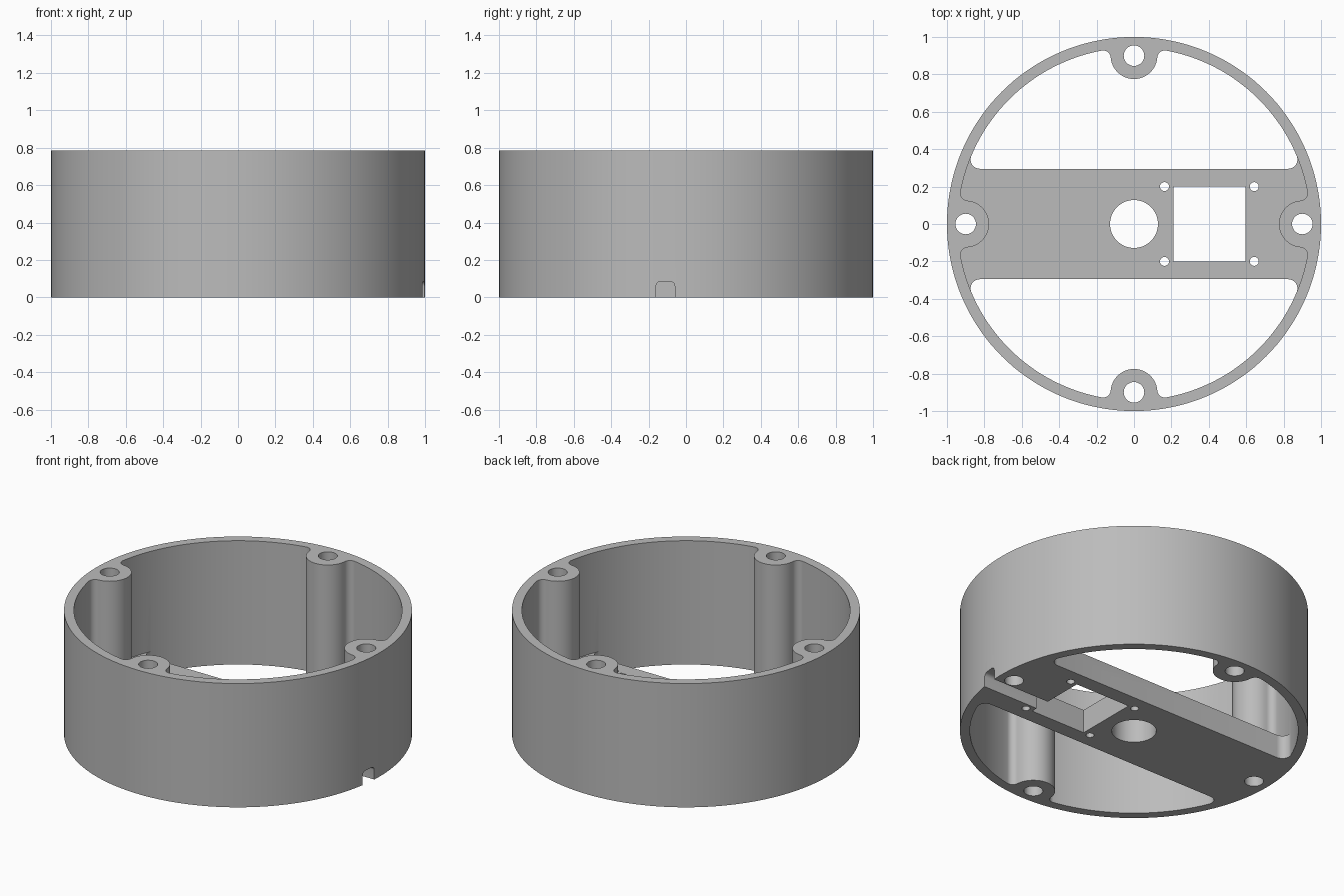
import bpy, bmesh
from math import sin, cos, pi, atan2, sqrt, radians
from mathutils import Matrix, Vector

cube = bpy.data.objects.get("Cube")
if cube:
    bpy.data.objects.remove(cube, do_unlink=True)

HEIGHT, FLOOR = 0.785, 0.15
INNER, BOSS, BOSS_POS, FILLET = 0.943, 0.125, 0.9, 0.04
BAR, BAR_FILLET = 0.295, 0.05

grey = bpy.data.materials.new("grey plastic")
grey.use_nodes = True
colour = (0.5, 0.5, 0.5, 1)
grey.diffuse_color = colour
grey.node_tree.nodes["Principled BSDF"].inputs["Base Color"].default_value = colour


def arc(cx, cy, r, a, b, n):
    return [(cx + r * cos(a + (b - a) * i / n), cy + r * sin(a + (b - a) * i / n))
            for i in range(n + 1)]


def circle(x, y, r, n=48):
    return arc(x, y, r, 0, 2 * pi, n)[:-1]


def prism(name, outline, low, high, matrix=None):
    """Extrude a closed outline along z, then optionally turn it."""
    bm = bmesh.new()
    face = bm.faces.new([bm.verts.new((x, y, low)) for x, y in outline])
    top = bmesh.ops.extrude_face_region(bm, geom=[face])
    verts = [g for g in top["geom"] if isinstance(g, bmesh.types.BMVert)]
    bmesh.ops.translate(bm, verts=verts, vec=(0, 0, high - low))
    if matrix:
        bm.transform(matrix)
    bmesh.ops.recalc_face_normals(bm, faces=bm.faces)
    mesh = bpy.data.meshes.new(name)
    bm.to_mesh(mesh)
    bm.free()
    mesh.materials.append(grey)
    obj = bpy.data.objects.new(name, mesh)
    bpy.context.collection.objects.link(obj)
    return obj


def combine(target, tool, operation="DIFFERENCE"):
    """Apply a boolean and discard the tool."""
    mod = target.modifiers.new("cut", "BOOLEAN")
    mod.operation, mod.object, mod.solver = operation, tool, "EXACT"
    bpy.context.view_layer.objects.active = target
    bpy.ops.object.modifier_apply(modifier=mod.name)
    bpy.data.objects.remove(tool, do_unlink=True)


def cavity_outline():
    """Inner wall with four filleted screw bosses."""
    a, b, d = INNER - FILLET, BOSS + FILLET, BOSS_POS
    fx = (a * a - b * b + d * d) / (2 * d)
    fy = sqrt(a * a - fx * fx)
    beta, phi = atan2(fy, fx - d), atan2(fy, fx)
    half = arc(d, 0, BOSS, pi, beta, 12)
    half += arc(fx, fy, FILLET, beta - pi, phi, 8)[1:]
    half += arc(0, 0, INNER, phi, pi / 4, 14)[1:]
    lobe = [(x, -y) for x, y in reversed(half[1:])] + half
    points = []
    for k in range(4):
        c, s = round(cos(k * pi / 2)), round(sin(k * pi / 2))
        points += [(x * c - y * s, x * s + y * c) for x, y in lobe[:-1]]
    return points


def bar_outline():
    """Cross bar with ends flaring into the wall."""
    cy = BAR + BAR_FILLET
    cx = sqrt((INNER - BAR_FILLET) ** 2 - cy * cy)
    end = atan2(cy, cx)
    quarter = arc(cx, cy, BAR_FILLET, -pi / 2, end, 8)
    quarter.append((0.97 * cos(end), 0.97 * sin(end)))
    right = quarter + [(0.97, 0)] + [(x, -y) for x, y in reversed(quarter)]
    return right + [(-x, y) for x, y in reversed(right)]


def groove_outline(centre, half=0.05, top=0.085, r=0.025):
    """Wire slot section with rounded upper corners."""
    return ([(centre - half, -0.05), (centre + half, -0.05)]
            + arc(centre + half - r, top - r, r, 0, pi / 2, 5)
            + arc(centre - half + r, top - r, r, pi / 2, pi, 5))


# Round wall with bosses, and the bar across its base
housing = prism("round_housing", circle(0, 0, 1, 144), 0, HEIGHT)
combine(housing, prism("cavity", cavity_outline(), -0.1, 1))
combine(housing, prism("cross_bar", bar_outline(), 0, FLOOR), "UNION")

# Screw holes through the bosses
for k in range(4):
    x, y = BOSS_POS * cos(k * pi / 2), BOSS_POS * sin(k * pi / 2)
    combine(housing, prism("boss_hole", circle(x, y, 0.055, 32), -0.1, 1))

# Centre hole, square window and its four small screw holes
combine(housing, prism("centre_hole", circle(0, 0, 0.128), -0.1, 0.4))
window = [(0.21, -0.2), (0.597, -0.2), (0.597, 0.2), (0.21, 0.2)]
combine(housing, prism("window", window, -0.1, 0.4))
for x in (0.163, 0.643):
    for y in (-0.2, 0.2):
        combine(housing, prism("small_hole", circle(x, y, 0.024, 20), -0.1, 0.4))

# Wire slots underneath: one out through the wall, one across the bar
along_x = Matrix(((0, 0, 1, 0), (1, 0, 0, 0), (0, 1, 0, 0), (0, 0, 0, 1)))
along_y = Matrix(((1, 0, 0, 0), (0, 0, 1, 0), (0, 1, 0, 0), (0, 0, 0, 1)))
combine(housing, prism("wall_slot", groove_outline(-0.11), 0.5, 1.1, along_x))
combine(housing, prism("bar_slot", groove_outline(0.385, 0.04), -0.33, 0.33, along_y))

bpy.ops.object.select_all(action="DESELECT")
housing.select_set(True)
bpy.context.view_layer.objects.active = housing
bpy.ops.object.shade_smooth_by_angle(angle=radians(30))
